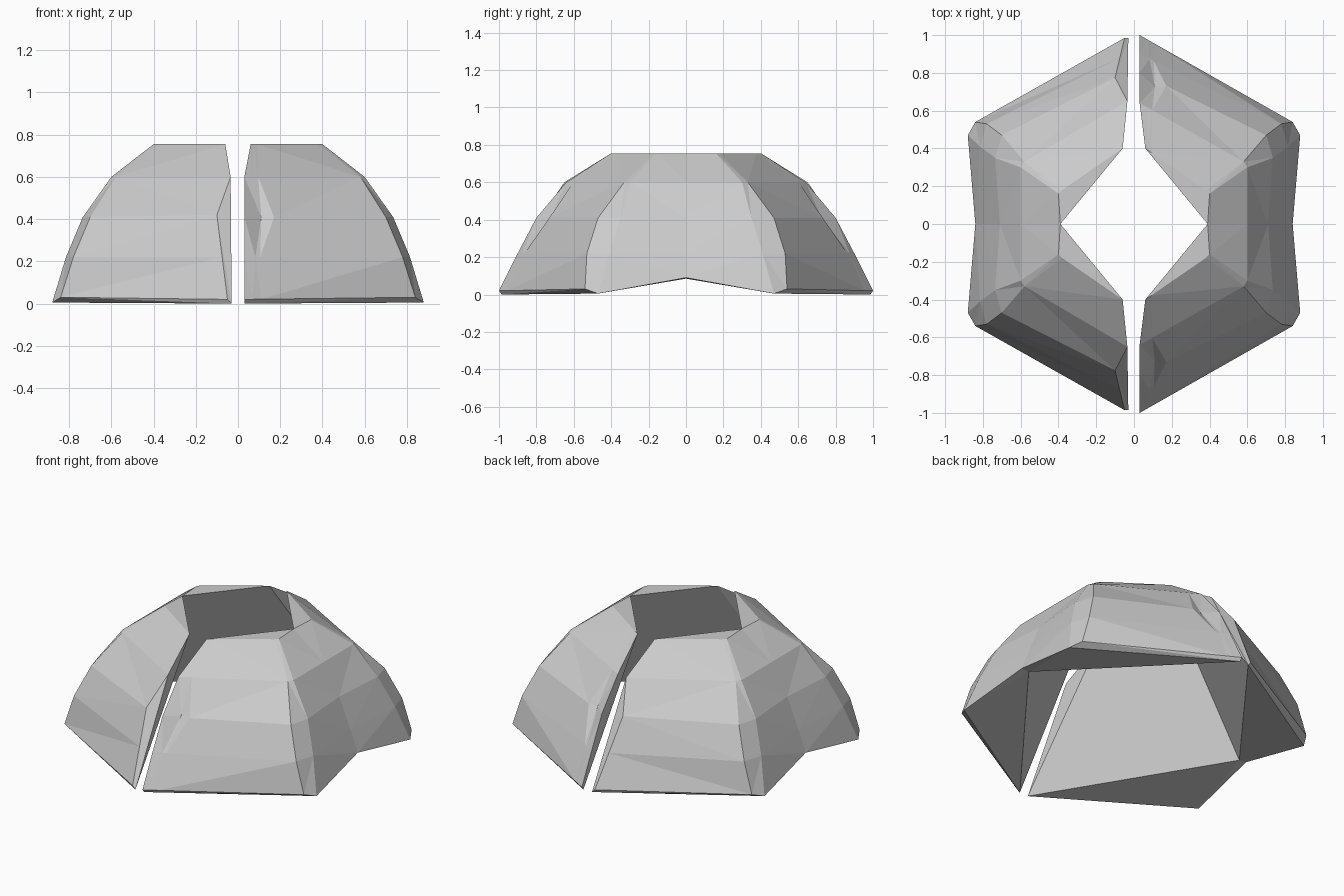
import bpy
import bmesh
from mathutils import Vector, Matrix

cube = bpy.data.objects.get("Cube")
if cube:
    bpy.data.objects.remove(cube, do_unlink=True)

# Single stone colour
stone = bpy.data.materials.new("pale_grey_stone")
stone.use_nodes = True
stone.diffuse_color = (0.6, 0.6, 0.6, 1)
stone.node_tree.nodes["Principled BSDF"].inputs["Base Color"].default_value = (0.6, 0.6, 0.6, 1)

# Outer edges of one wall, each from the ground up to the rim
gap = [(0.03, -1.0, 0.02), (0.03, -0.9, 0.22), (0.03, -0.8, 0.41), (0.03, -0.64, 0.6), (0.06, -0.4, 0.755)]
worn_gap = [(0.05, -0.985, 0.02), (0.075, -0.88, 0.22), (0.1, -0.775, 0.42), (0.035, -0.65, 0.6), (0.06, -0.4, 0.755)]
corner = [(0.84, -0.54, 0.03), (0.78, -0.53, 0.22), (0.7, -0.47, 0.41), (0.58, -0.33, 0.6), (0.38, -0.18, 0.755)]
flank = [(0.88, -0.47, 0.005), (0.815, -0.41, 0.22), (0.735, -0.35, 0.41), (0.6, -0.3, 0.6), (0.4, -0.16, 0.755)]
middle = [(0.84, 0, 0.09), (0.79, 0, 0.22), (0.71, 0, 0.41), (0.6, 0, 0.6), (0.39, 0, 0.755)]
GAP_FOOT = (0.03, -0.985, 0)
MIDDLE_FOOT = (0.79, 0, 0.085)


def between(a, b, steps):
    return [Vector(p).lerp(Vector(q), t) for p, q, t in zip(a, b, steps)]


# Chipped patch beside the gap, on one half only
chip = between(gap, corner, (0.05, 0.07, 0.12, 0.06, 0.05))
chip[2].y += 0.035
chip_edge = between(gap, corner, (0.1, 0.1, 0.21, 0.12, 0.1))


def add_wall(bm, columns, side):
    """Add one wall of a half; side = -1 mirrors it to the back."""
    def vert(p):
        return bm.verts.new((p[0], p[1] * side, p[2]))

    grid = [[vert(p) for p in col] for col in columns]
    gap_foot, middle_foot = vert(GAP_FOOT), vert(MIDDLE_FOOT)
    for a, b in zip(grid, grid[1:]):
        for i in range(len(a) - 1):
            bm.faces.new((a[i], b[i], b[i + 1], a[i + 1]))
    first, last = grid[0], grid[-1]
    feet = [col[0] for col in grid]
    bm.faces.new([col[-1] for col in grid])                       # flat rim
    for a, b in zip(first, first[1:]):                            # end beside the gap
        bm.faces.new((gap_foot, a, b))
    for a, b in zip(feet[:-1], feet[1:-1]):                       # bevel along the foot
        bm.faces.new((gap_foot, a, b))
    bm.faces.new((gap_foot, feet[-2], middle_foot))               # underside
    bm.faces.new((feet[-2], feet[-1], middle_foot))
    bm.faces.new((gap_foot, first[-1], last[-1], middle_foot))    # inner wall


def build_half(name, end_columns, angle):
    bm = bmesh.new()
    for side in (1, -1):
        add_wall(bm, end_columns + [corner, flank, middle], side)
    bmesh.ops.remove_doubles(bm, verts=bm.verts, dist=0.001)
    bmesh.ops.triangulate(bm, faces=bm.faces)
    bmesh.ops.recalc_face_normals(bm, faces=bm.faces)
    bmesh.ops.transform(bm, matrix=Matrix.Rotation(angle, 4, "Z"), verts=bm.verts)
    mesh = bpy.data.meshes.new(name)
    bm.to_mesh(mesh)
    bm.free()
    mesh.materials.append(stone)
    bpy.context.collection.objects.link(bpy.data.objects.new(name, mesh))


# Two halves facing each other across the gap
build_half("left_dome_half", [gap, chip, chip_edge], 0)
build_half("right_dome_half", [worn_gap], 3.14159265)
